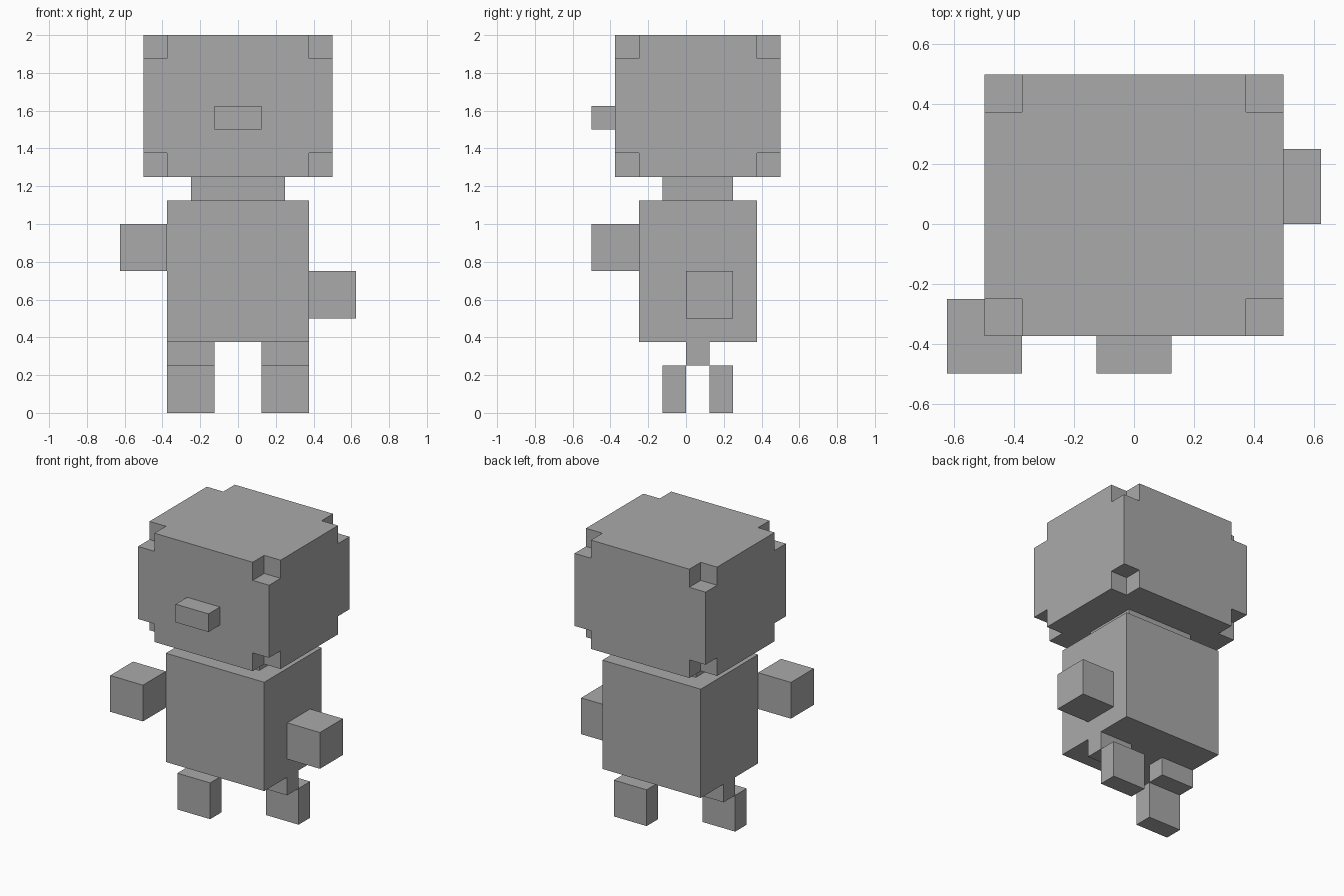
import bpy
import bmesh
from mathutils import Matrix, Vector

old = bpy.data.objects.get("Cube")
if old:
    bpy.data.objects.remove(old, do_unlink=True)

U = 0.125  # one block unit

grey = bpy.data.materials.new("plain grey")
grey.use_nodes = True
colour = (0.4, 0.4, 0.4, 1)
grey.diffuse_color = colour
grey.node_tree.nodes["Principled BSDF"].inputs["Base Color"].default_value = colour


def add_box(bm, low, high):
    """Add a box between two corners given in block units."""
    low, high = Vector(low) * U, Vector(high) * U
    matrix = Matrix.Translation((low + high) / 2) @ Matrix.Diagonal((*(high - low), 1))
    bmesh.ops.create_cube(bm, size=1, matrix=matrix)


def make_part(name, *boxes):
    bm = bmesh.new()
    for low, high in boxes:
        add_box(bm, low, high)
    mesh = bpy.data.meshes.new(name)
    bm.to_mesh(mesh)
    bm.free()
    mesh.materials.append(grey)
    part = bpy.data.objects.new(name, mesh)
    bpy.context.collection.objects.link(part)
    return part


# Head with one block notched out of each corner
head_low, head_high = (-4, -3, 10), (4, 4, 16)
head = make_part("head", (head_low, head_high))
corners = [Vector((x, y, z))
           for x in (head_low[0], head_high[0])
           for y in (head_low[1], head_high[1])
           for z in (head_low[2], head_high[2])]
one = Vector((1, 1, 1))
cutter = make_part("corner_cutter", *[(c - one, c + one) for c in corners])
cutter.hide_render = True
notch = head.modifiers.new("corner_notches", "BOOLEAN")
notch.operation = "DIFFERENCE"
notch.solver = "EXACT"
notch.object = cutter
bpy.context.view_layer.objects.active = head
bpy.ops.object.modifier_apply(modifier=notch.name)
bpy.data.objects.remove(cutter, do_unlink=True)

# Face, neck and body
make_part("nose", ((-1, -4, 12), (1, -3, 13)))
make_part("neck", ((-2, -1, 9), (2, 2, 10)))
make_part("body", ((-3, -2, 3), (3, 3, 9)))

# Hands: the right one is raised and forward
make_part("right_hand", ((-5, -4, 6), (-3, -2, 8)))
make_part("left_hand", ((3, 0, 4), (5, 2, 6)))

# Legs in mid stride: right foot forward, left foot back
for side, x, foot_y in (("right", -3, -1), ("left", 1, 1)):
    make_part(side + "_upper_leg", ((x, 0, 2), (x + 2, 1, 3)))
    make_part(side + "_foot", ((x, foot_y, 0), (x + 2, foot_y + 1, 2)))
